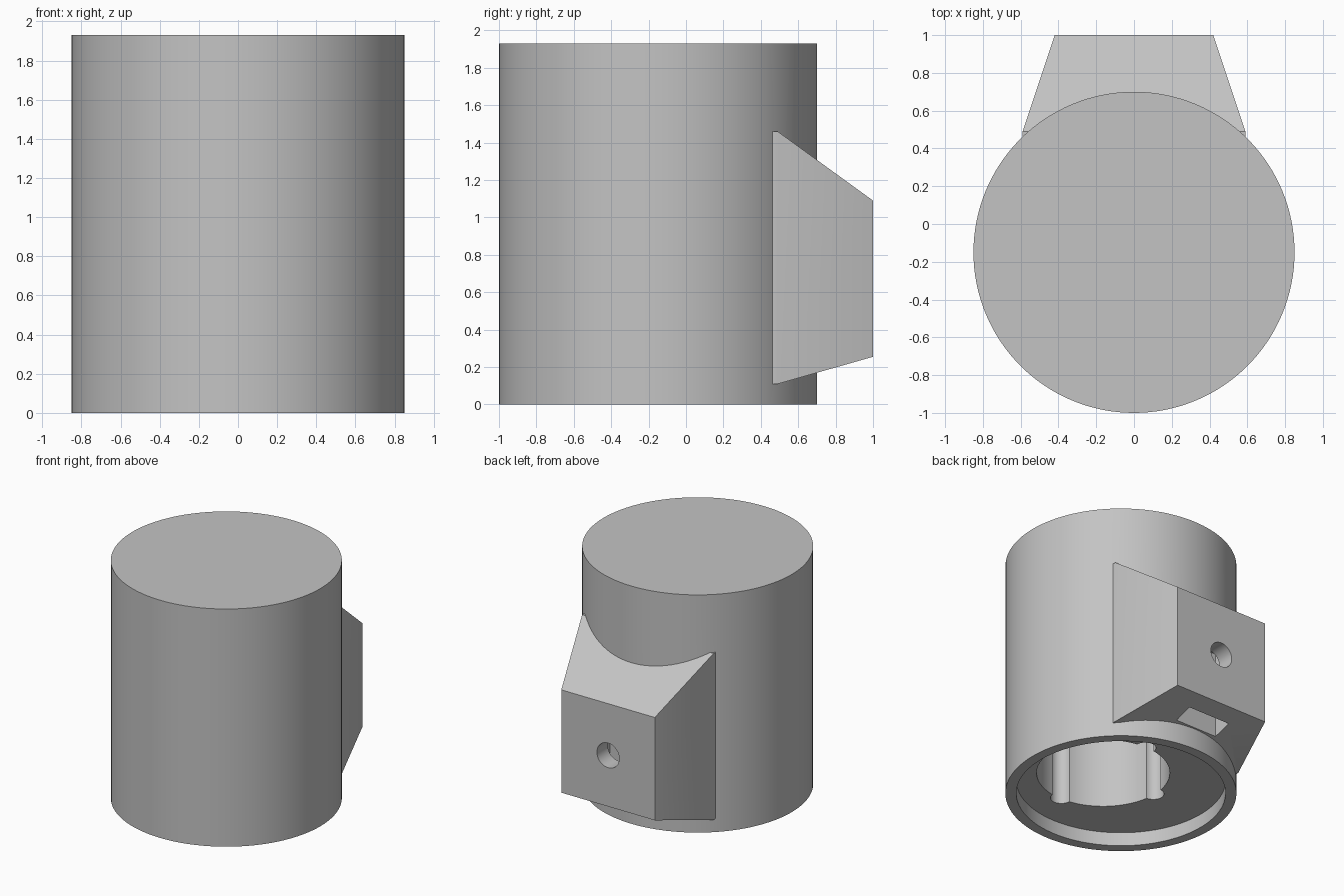
import bpy, bmesh, math
from mathutils import Matrix

cube = bpy.data.objects.get("Cube")
if cube:
    bpy.data.objects.remove(cube, do_unlink=True)

AXIS_Y = -0.15            # main cylinder axis
BORE_X = 0.17             # the bore sits off centre
BORE_TOP = 1.78
HOLE_Z = 0.67             # screw hole height

grey = bpy.data.materials.new("plain_grey")
grey.use_nodes = True
grey.diffuse_color = (0.55, 0.55, 0.55, 1)
grey.node_tree.nodes["Principled BSDF"].inputs["Base Color"].default_value = (0.55, 0.55, 0.55, 1)


def make(name, bm):
    bmesh.ops.recalc_face_normals(bm, faces=bm.faces)
    mesh = bpy.data.meshes.new(name)
    bm.to_mesh(mesh)
    bm.free()
    mesh.materials.append(grey)
    ob = bpy.data.objects.new(name, mesh)
    bpy.context.collection.objects.link(ob)
    return ob


def cylinder(name, x, y, r, z0, z1, sides=128):
    bm = bmesh.new()
    bmesh.ops.create_cone(bm, cap_ends=True, segments=sides, radius1=r, radius2=r,
                          depth=z1 - z0, matrix=Matrix.Translation((x, y, (z0 + z1) / 2)))
    return make(name, bm)


def loft(name, sections):
    """Rectangles (y, half width, bottom, top) joined along y."""
    bm = bmesh.new()
    rings = [[bm.verts.new(p) for p in ((-w, y, lo), (w, y, lo), (w, y, hi), (-w, y, hi))]
             for y, w, lo, hi in sections]
    for a, b in zip(rings, rings[1:]):
        for i in range(4):
            j = (i + 1) % 4
            bm.faces.new((a[i], a[j], b[j], b[i]))
    bm.faces.new(rings[0])
    bm.faces.new(rings[-1])
    return make(name, bm)


def combine(target, other, operation):
    other.hide_render = True
    mod = target.modifiers.new(operation.lower(), 'BOOLEAN')
    mod.operation, mod.solver, mod.object = operation, 'EXACT', other
    bpy.context.view_layer.objects.active = target
    bpy.ops.object.modifier_apply(modifier=mod.name)
    bpy.data.objects.remove(other, do_unlink=True)


# Cylindrical body with the tapered clamp block on its back
body = cylinder("socket_body", 0, AXIS_Y, 0.85, 0, 1.93)
block = loft("clamp_block", [(0.42, 0.59, 0.11, 1.46), (0.49, 0.59, 0.11, 1.46),
                             (1.0, 0.42, 0.255, 1.09)])
combine(body, block, 'UNION')

# Shallow recess in the underside, then the deep offset bore
combine(body, cylinder("recess_cutter", 0, AXIS_Y, 0.77, -0.1, 0.11), 'DIFFERENCE')
combine(body, cylinder("bore_cutter", BORE_X, AXIS_Y, 0.49, 0.05, BORE_TOP), 'DIFFERENCE')

# Four round grooves along the bore wall
for k in range(4):
    a = k * math.pi / 2
    groove = cylinder("groove_cutter", BORE_X + 0.48 * math.cos(a), AXIS_Y + 0.48 * math.sin(a),
                      0.08, 0.06, BORE_TOP - 0.002, 32)
    combine(body, groove, 'DIFFERENCE')

# Nut slot up through the block's underside
combine(body, loft("slot_cutter", [(0.71, 0.187, 0.0, 0.87), (0.86, 0.187, 0.0, 0.87)]), 'DIFFERENCE')

# Screw hole from the back face into the bore
screw = cylinder("screw_cutter", 0, 0, 0.1, -0.45, 0.45, 48)
screw.data.transform(Matrix.Translation((0, 0.65, HOLE_Z)) @ Matrix.Rotation(math.pi / 2, 4, 'X'))
combine(body, screw, 'DIFFERENCE')

# Smooth curved walls, crisp edges
bpy.ops.object.select_all(action='DESELECT')
body.select_set(True)
bpy.context.view_layer.objects.active = body
bpy.ops.object.shade_smooth_by_angle(angle=math.radians(25))
